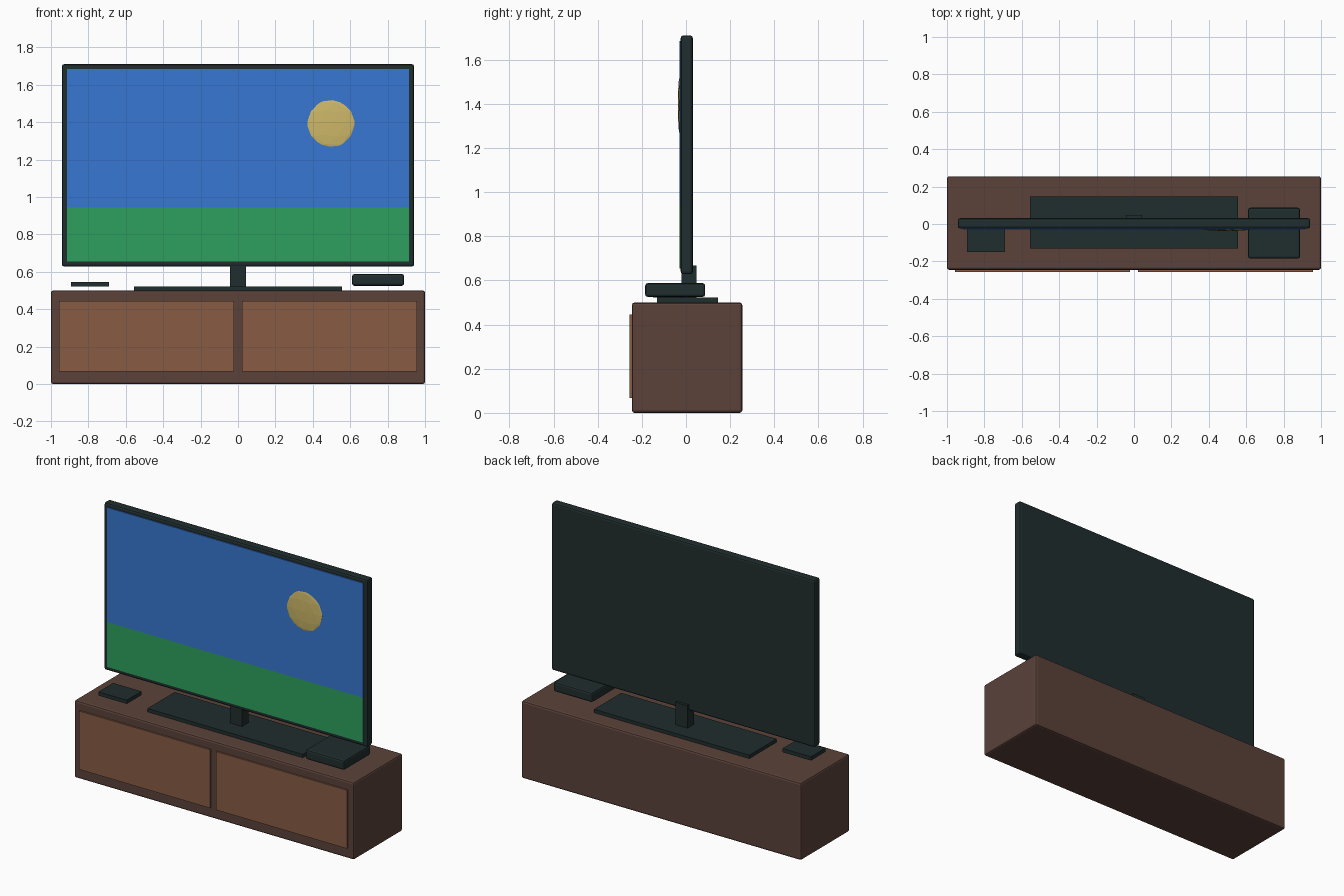
import bpy
import bmesh
from mathutils import Matrix, Vector

cube = bpy.data.objects.get("Cube")
if cube:
    bpy.data.objects.remove(cube, do_unlink=True)


def material(name, hex_code):
    """Flat material from an sRGB hex colour, stored as linear values."""
    srgb = [c / 255 for c in bytes.fromhex(hex_code)]
    rgba = [((c + 0.055) / 1.055) ** 2.4 for c in srgb] + [1]
    mat = bpy.data.materials.new(name)
    mat.use_nodes = True
    mat.diffuse_color = rgba
    shader = next(n for n in mat.node_tree.nodes if n.type == "BSDF_PRINCIPLED")
    shader.inputs["Base Color"].default_value = rgba
    return mat


dark_wood = material("dark wood", "5B423A")
door_wood = material("door wood", "875B44")
charcoal = material("charcoal plastic", "202D2E")
sky_blue = material("sky blue", "3777D2")
grass_green = material("grass green", "2EA05E")
sun_yellow = material("sun yellow", "CDB868")


def add_object(name, bm, mat):
    mesh = bpy.data.meshes.new(name)
    bm.to_mesh(mesh)
    bm.free()
    mesh.materials.append(mat)
    obj = bpy.data.objects.new(name, mesh)
    bpy.context.collection.objects.link(obj)
    return obj


def box(name, x, y, z, mat, bevel=0):
    """Box spanning the given (low, high) ranges, with optional soft edges."""
    low, high = (Vector(corner) for corner in zip(x, y, z))
    bm = bmesh.new()
    bmesh.ops.create_cube(bm, size=1)
    bmesh.ops.scale(bm, vec=high - low, verts=bm.verts)
    bmesh.ops.translate(bm, vec=(low + high) / 2, verts=bm.verts)
    obj = add_object(name, bm, mat)
    if bevel:
        mod = obj.modifiers.new("soft edges", "BEVEL")
        mod.width = bevel
        mod.segments = 2
    return obj


# Cabinet with two door panels
box("cabinet", (-1, 1), (-0.245, 0.255), (0, 0.5), dark_wood, 0.012)
for side, x in (("right", (-0.957, -0.022)), ("left", (0.022, 0.957))):
    box(side + "_door", x, (-0.256, -0.235), (0.068, 0.445), door_wood)

# Television stand
box("stand_base", (-0.555, 0.555), (-0.132, 0.146), (0.495, 0.522), charcoal)
box("stand_neck", (-0.043, 0.043), (-0.02, 0.047), (0.51, 0.667), charcoal)

# Television body and picture
box("television_body", (-0.942, 0.942), (-0.024, 0.031), (0.628, 1.71), charcoal, 0.012)
box("screen_sky", (-0.915, 0.915), (-0.03, -0.02), (0.945, 1.685), sky_blue)
box("screen_grass", (-0.915, 0.915), (-0.03, -0.02), (0.655, 0.945), grass_green)

# Sun: flattened faceted ball standing slightly proud of the screen
bm = bmesh.new()
bmesh.ops.create_icosphere(bm, subdivisions=2, radius=0.133,
                           matrix=Matrix.Translation((0.497, -0.028, 1.393))
                           @ Matrix.Diagonal((1, 0.07, 1, 1)))
add_object("screen_sun", bm, sun_yellow)

# Items on the cabinet
box("media_box", (0.61, 0.888), (-0.185, 0.087), (0.525, 0.588), charcoal, 0.012)
box("remote", (-0.893, -0.69), (-0.15, 0), (0.522, 0.546), charcoal)
